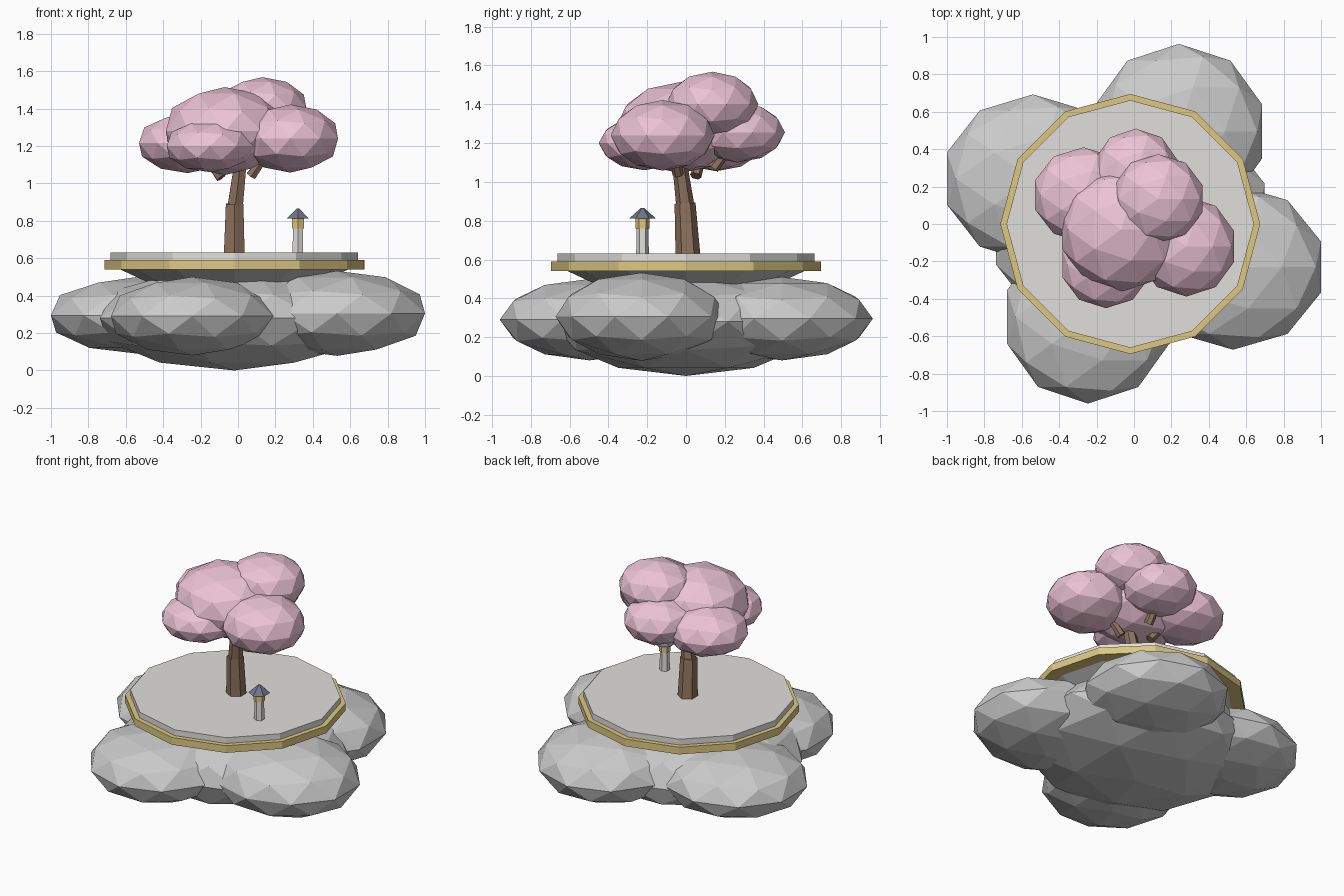
import bpy, bmesh
from mathutils import Vector, Matrix

if "Cube" in bpy.data.objects:
    bpy.data.objects.remove(bpy.data.objects["Cube"])


def material(name, rgb):
    m = bpy.data.materials.new(name)
    m.diffuse_color = (*rgb, 1)
    m.use_nodes = True
    m.node_tree.nodes["Principled BSDF"].inputs["Base Color"].default_value = m.diffuse_color
    return m


pink = material("blossom_pink", (0.84, 0.55, 0.66))
brown = material("bark_brown", (0.27, 0.17, 0.11))
gold = material("trim_gold", (0.72, 0.58, 0.22))
stone = material("pale_stone", (0.75, 0.74, 0.71))
slate = material("slate_blue", (0.16, 0.18, 0.25))


def finish(name, bm, mat):
    me = bpy.data.meshes.new(name)
    bm.to_mesh(me)
    bm.free()
    ob = bpy.data.objects.new(name, me)
    bpy.context.collection.objects.link(ob)
    if mat:
        me.materials.append(mat)
    return ob


def blob(name, centre, radii, mat=None):
    """Faceted ellipsoid."""
    bm = bmesh.new()
    bmesh.ops.create_icosphere(bm, subdivisions=2, radius=1)
    bmesh.ops.transform(bm, verts=bm.verts,
                        matrix=Matrix.Translation(centre) @ Matrix.Diagonal((*radii, 1)))
    return finish(name, bm, mat)


def rod(name, start, end, r1, r2, sides, mat=None):
    """Tapered prism between two points."""
    a, b = Vector(start), Vector(end)
    d = b - a
    bm = bmesh.new()
    bmesh.ops.create_cone(bm, cap_ends=True, segments=sides,
                          radius1=r1, radius2=r2, depth=d.length)
    rot = Vector((0, 0, 1)).rotation_difference(d).to_matrix().to_4x4()
    bmesh.ops.transform(bm, verts=bm.verts,
                        matrix=Matrix.Translation((a + b) / 2) @ rot)
    return finish(name, bm, mat)


# Cloud base: one wide core and four lobes
CX = -0.02
blob("cloud_core", (CX, 0, 0.28), (0.755, 0.70, 0.28))
lobes = {
    "right": ((0.53, -0.23, 0.305), (0.494, 0.442, 0.227)),
    "back": ((0.24, 0.495, 0.295), (0.468, 0.468, 0.215)),
    "left": ((-0.54, 0.243, 0.295), (0.484, 0.45, 0.205)),
    "front": ((-0.245, -0.497, 0.29), (0.456, 0.463, 0.21)),
}
for side, (c, r) in lobes.items():
    blob("cloud_lobe_" + side, c, r)

# Twelve-sided terrace: tapered underside, gold trim, stone floor
for name, z0, z1, r0, r1, mat in (
        ("terrace_underside", 0.40, 0.545, 0.31, 0.62, None),
        ("terrace_trim", 0.54, 0.59, 0.695, 0.695, gold),
        ("terrace_floor", 0.58, 0.63, 0.662, 0.662, stone)):
    rod(name, (CX, 0, z0), (CX, 0, z1), r0, r1, 12, mat)

# Tree trunk and branch stubs
rod("trunk_lower", (-0.02, 0.01, 0.62), (-0.018, -0.005, 0.89), 0.064, 0.054, 6, brown)
rod("trunk_upper", (-0.018, 0.0, 0.85), (0.018, -0.04, 1.15), 0.048, 0.036, 6, brown)
stubs = [((-0.09, 0.05, 1.03), (-0.16, 0.08, 1.13)),
         ((0.07, -0.04, 1.04), (0.14, -0.06, 1.14)),
         ((0.0, 0.14, 1.07), (0.0, 0.21, 1.16))]
for i, (a, b) in enumerate(stubs):
    rod(f"branch_{i + 1}", a, b, 0.03, 0.024, 6, brown)

# Blossom crown
crown = {
    "centre": ((-0.07, -0.03, 1.28), (0.332, 0.332, 0.235)),
    "top": ((0.13, 0.135, 1.40), (0.248, 0.238, 0.168)),
    "right": ((0.28, -0.12, 1.24), (0.268, 0.268, 0.182)),
    "front": ((-0.15, -0.215, 1.20), (0.243, 0.235, 0.14)),
    "left": ((-0.27, 0.155, 1.215), (0.272, 0.255, 0.16)),
    "back": ((0.01, 0.265, 1.255), (0.235, 0.245, 0.155)),
}
for side, (c, r) in crown.items():
    blob("blossom_" + side, c, r, pink)

# Garden lantern
LX, LY = 0.32, -0.224
for name, z0, z1, r0, r1, mat in (
        ("lantern_post", 0.62, 0.765, 0.033, 0.03, stone),
        ("lantern_light", 0.76, 0.82, 0.037, 0.037, gold),
        ("lantern_roof", 0.812, 0.866, 0.068, 0.008, slate)):
    rod(name, (LX, LY, z0), (LX, LY, z1), r0, r1, 6, mat)
